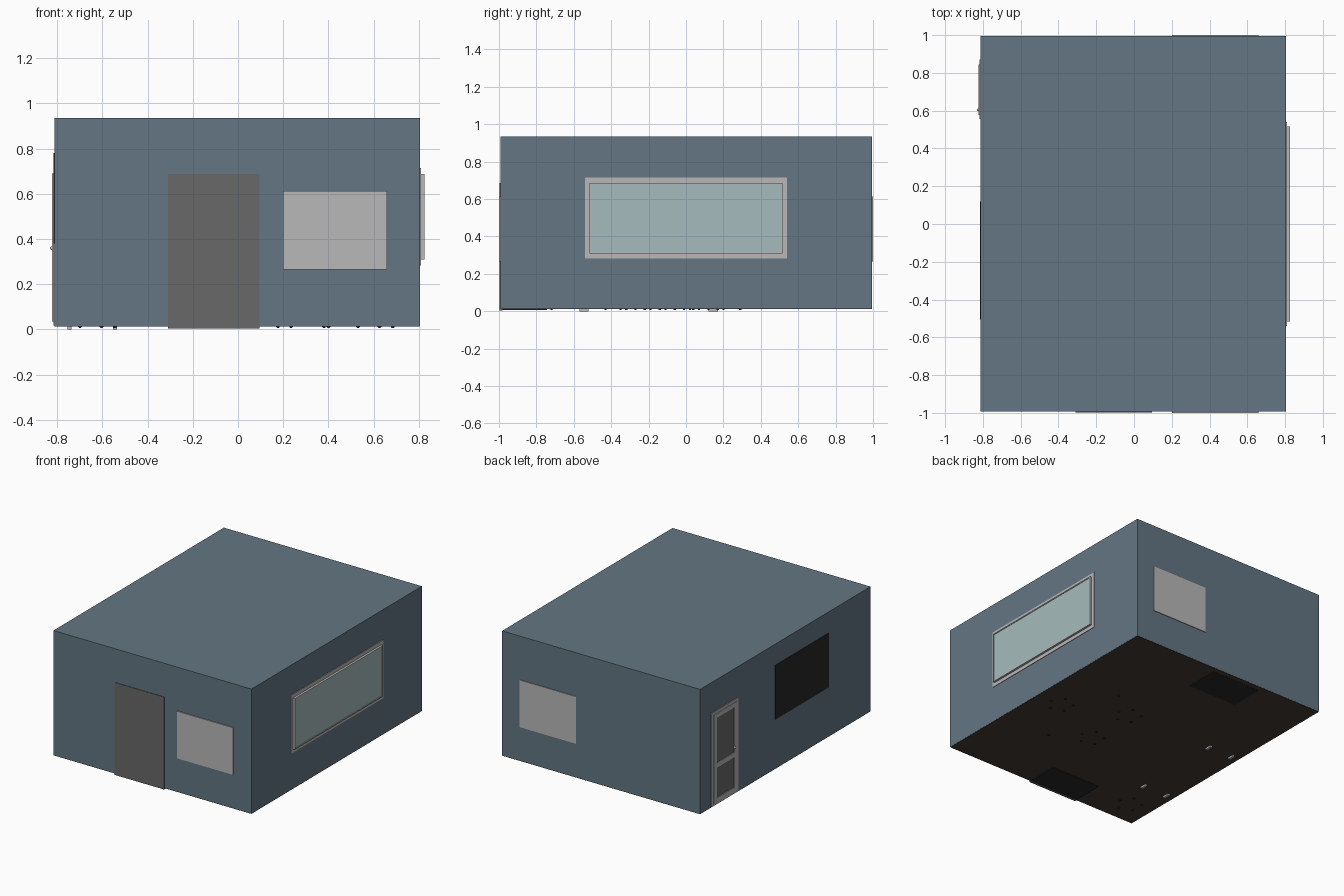
import bpy
import math

if "Cube" in bpy.data.objects:
    bpy.data.objects.remove(bpy.data.objects["Cube"])


def material(name, r, g, b):
    m = bpy.data.materials.new(name)
    m.diffuse_color = (r, g, b, 1)
    m.use_nodes = True
    m.node_tree.nodes["Principled BSDF"].inputs["Base Color"].default_value = m.diffuse_color
    return m


BLUE = material("wall_blue", 0.125, 0.18, 0.225)
BROWN = material("floor_brown", 0.06, 0.045, 0.035)
DARK = material("dark_grey", 0.14, 0.14, 0.14)
BLACK = material("black", 0.02, 0.02, 0.02)
GLASS = material("glass", 0.38, 0.50, 0.51)
PALE = material("pale_grey", 0.48, 0.48, 0.48)


def box(name, x, y, z, mat=None):
    """Box from (min, max) pairs on each axis."""
    bpy.ops.mesh.primitive_cube_add(
        size=1, location=[(a + b) / 2 for a, b in (x, y, z)])
    o = bpy.context.object
    o.name = name
    o.scale = [b - a for a, b in (x, y, z)]
    bpy.ops.object.transform_apply(location=False, rotation=False, scale=True)
    if mat:
        o.data.materials.append(mat)
    return o


def side_frame(name, x, y, z, w, mat=None):
    """Rectangular frame of width w lying in a side (yz) wall."""
    box(name + "_bottom", x, y, (z[0], z[0] + w), mat)
    box(name + "_top", x, y, (z[1] - w, z[1]), mat)
    inner = (z[0] + w, z[1] - w)
    box(name + "_near", x, (y[0], y[0] + w), inner, mat)
    box(name + "_far", x, (y[1] - w, y[1]), inner, mat)


# Walls with flat roof, and the floor slab
box("walls_and_roof", (-0.812, 0.805), (-0.993, 0.995), (0.016, 0.935), BLUE)
box("floor", (-0.811, 0.804), (-0.992, 0.994), (0.013, 0.03), BROWN)

# Front doorway panel and the two floor mats
box("front_doorway", (-0.31, 0.095), (-0.997, -0.98), (0.005, 0.687), DARK)
box("front_mat", (-0.31, 0.095), (-0.996, -0.745), (0.006, 0.02), BLACK)
box("back_mat", (-0.31, 0.095), (0.70, 0.955), (0.012, 0.02), BLACK)

# Matching front and back wall panels
box("front_panel", (0.2, 0.66), (-1.0, -0.98), (0.265, 0.613), PALE)
box("back_panel", (0.2, 0.66), (0.98, 1.0), (0.265, 0.613), PALE)

# Wide window in the right wall: flange, raised frame, glass
side_frame("window_flange", (0.80, 0.809), (-0.54, 0.54), (0.283, 0.715), 0.03, PALE)
side_frame("window_frame", (0.80, 0.825), (-0.515, 0.515), (0.31, 0.687), 0.008, PALE)
box("window_glass", (0.80, 0.821), (-0.507, 0.507), (0.318, 0.679), GLASS)

# Panelled door in the left wall
side_frame("door_casing", (-0.817, -0.80), (0.555, 0.87), (0.018, 0.71), 0.022, PALE)
side_frame("door_stiles", (-0.822, -0.80), (0.577, 0.845), (0.035, 0.69), 0.032, PALE)
box("door_mid_rail", (-0.822, -0.80), (0.60, 0.82), (0.29, 0.325), PALE)
box("door_upper_panel", (-0.817, -0.80), (0.605, 0.815), (0.325, 0.66), DARK)
box("door_lower_panel", (-0.817, -0.80), (0.605, 0.815), (0.065, 0.29), DARK)
box("door_edge", (-0.814, -0.80), (0.84, 0.86), (0.03, 0.70), DARK)
bpy.ops.mesh.primitive_uv_sphere_add(segments=12, ring_count=8, radius=0.008,
                                     location=(-0.823, 0.605, 0.36))
bpy.context.object.name = "door_knob"
bpy.ops.object.shade_smooth()

# Dark board on the left wall
box("wall_board", (-0.816, -0.80), (-0.505, 0.12), (0.38, 0.78), BLACK)

# Table feet reaching through the floor
for x in (-0.545, -0.746):
    for y in (-0.545, 0.145):
        box("table_foot", (x - 0.009, x + 0.009), (y - 0.025, y + 0.025),
            (0, 0.025), PALE)


def caster(x, y):
    bpy.ops.mesh.primitive_cylinder_add(
        vertices=12, radius=0.009, depth=0.012, location=(x, y, 0.015),
        rotation=(math.pi / 2, 0, 0))
    bpy.context.object.name = "chair_caster"
    bpy.context.object.data.materials.append(BLACK)


# Rings of chair casters just showing under the floor
for cx, cy in ((0.60, -0.06), (0.15, -0.27), (0.15, 0.12), (-0.63, -0.80)):
    for i in range(5):
        a = 2 * math.pi * i / 5
        caster(cx + 0.085 * math.cos(a), cy + 0.085 * math.sin(a))
for x, y in ((0.38, 0.29), (0.40, -0.43)):
    caster(x, y)
